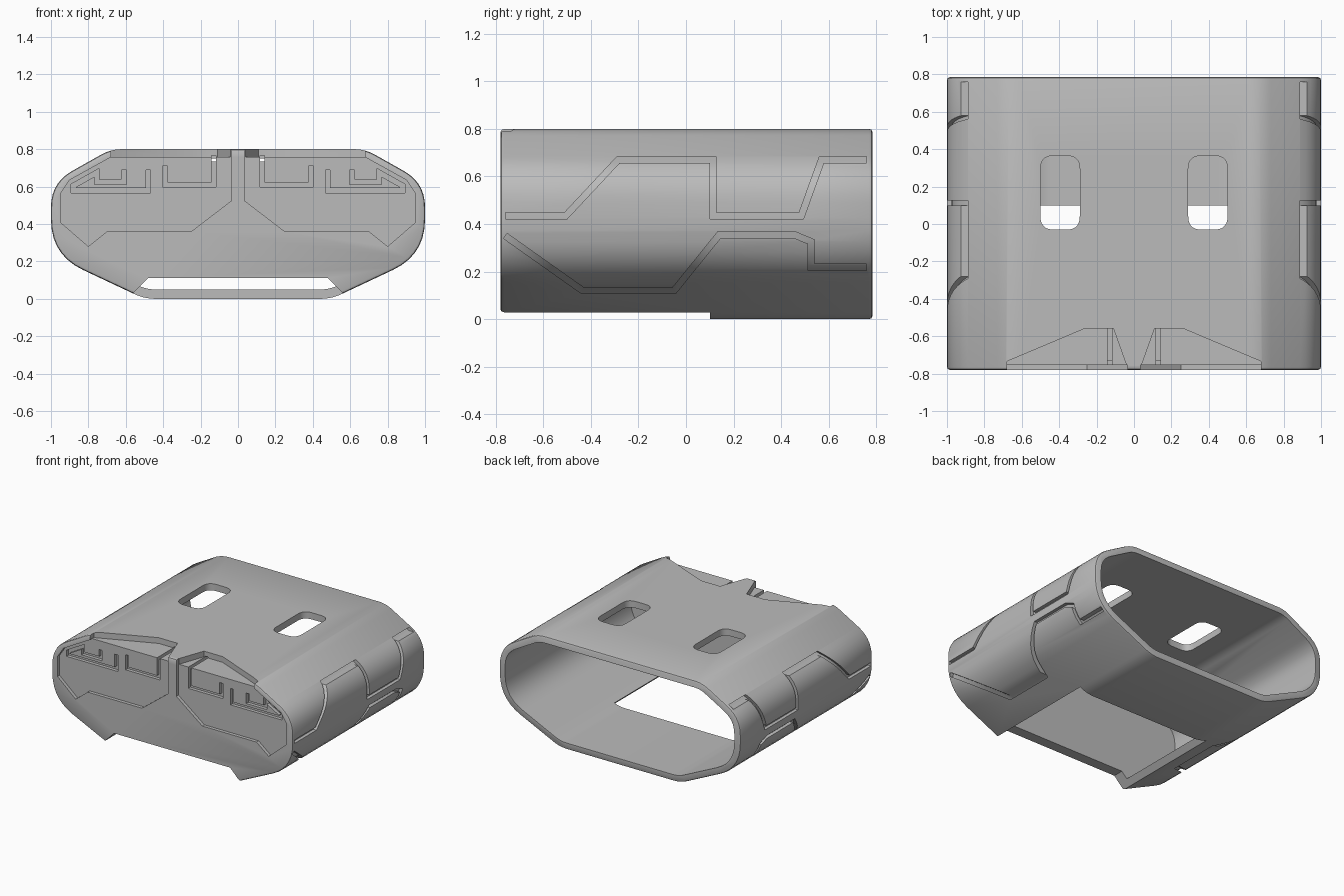
import bpy, bmesh, math
from mathutils import Vector

cube = bpy.data.objects.get("Cube")
if cube:
    bpy.data.objects.remove(cube, do_unlink=True)

grey = bpy.data.materials.new("plain_grey")
grey.use_nodes = True
grey.diffuse_color = (0.5, 0.5, 0.5, 1)
bsdf = next(n for n in grey.node_tree.nodes if n.type == "BSDF_PRINCIPLED")
bsdf.inputs["Base Color"].default_value = (0.5, 0.5, 0.5, 1)
bsdf.inputs["Roughness"].default_value = 0.6

PLACE = {"x": lambda u, v, d: (d, u, v),
         "y": lambda u, v, d: (u, d, v),
         "z": lambda u, v, d: (u, v, d)}


def loft(name, sections, axis):
    """Skin a list of (outline, depth) sections and cap both ends."""
    bm = bmesh.new()
    rings = [[bm.verts.new(PLACE[axis](p[0], p[1], d)) for p in pts] for pts, d in sections]
    for a, b in zip(rings, rings[1:]):
        for i in range(len(a)):
            j = (i + 1) % len(a)
            bm.faces.new((a[i], a[j], b[j], b[i]))
    bm.faces.new(rings[0])
    bm.faces.new(rings[-1][::-1])
    bmesh.ops.recalc_face_normals(bm, faces=bm.faces)
    me = bpy.data.meshes.new(name)
    bm.to_mesh(me)
    bm.free()
    ob = bpy.data.objects.new(name, me)
    bpy.context.collection.objects.link(ob)
    return ob


def prism(name, pts, axis, a, b):
    return loft(name, [(pts, a), (pts, b)], axis)


def rect(u0, u1, v0, v1):
    return [(u0, v0), (u1, v0), (u1, v1), (u0, v1)]


def flip(pts):
    return [(-u, v) for u, v in pts]


def rounded(corners, steps=7):
    """Round each (u, v, tangent length) corner with a curve."""
    out = []
    n = len(corners)
    for i, (u, v, t) in enumerate(corners):
        p = Vector((u, v))
        a = p + (Vector(corners[i - 1][:2]) - p).normalized() * t
        b = p + (Vector(corners[(i + 1) % n][:2]) - p).normalized() * t
        for k in range(steps + 1):
            s = k / steps
            out.append(a * (1 - s) ** 2 + p * 2 * s * (1 - s) + b * s * s)
    return out


def shift(pts, d, closed=True):
    """Offset an outline to its left by d, with mitred corners."""
    out = []
    n = len(pts)
    for i in range(n):
        p = Vector(pts[i])
        before = p - Vector(pts[i - 1]) if closed or i else None
        after = Vector(pts[(i + 1) % n]) - p if closed or i < n - 1 else None
        e = [(v.normalized()) for v in (before, after) if v is not None]
        n1, n2 = (Vector((-v.y, v.x)) for v in (e[0], e[-1]))
        m = (n1 + n2).normalized()
        out.append(p + m * d / max(m.dot(n1), 0.3))
    return out


def ribbon(path, width):
    return shift(path, width / 2, False) + shift(path, -width / 2, False)[::-1]


def cut(target, cutter):
    """Subtract the cutter, bake the result and discard the cutter."""
    mod = target.modifiers.new("cut", "BOOLEAN")
    mod.operation = "DIFFERENCE"
    mod.solver = "EXACT"
    mod.object = cutter
    bpy.context.view_layer.update()
    deps = bpy.context.evaluated_depsgraph_get()
    me = bpy.data.meshes.new_from_object(target.evaluated_get(deps))
    target.modifiers.remove(mod)
    target.data = me
    bpy.data.objects.remove(cutter, do_unlink=True)


# Outer sleeve, an octagon with softened corners
half = [(0.5, 0, 0.06), (1, 0.235, 0.19), (1, 0.62, 0.13), (0.68, 0.8, 0.06)]
outline = rounded(half + [(-u, v, t) for u, v, t in half[::-1]])
FRONT, BACK = -0.78, 0.785
trimmed = shift(outline, 0.014)
middle = shift(outline, 0.004)
body = loft("sleeve_body", [
    (trimmed, FRONT), (middle, FRONT + 0.005), (outline, FRONT + 0.016),
    (outline, BACK - 0.016), (middle, BACK - 0.005), (trimmed, BACK)], "y")

# Hollow inside, open at the back, leaving a shelf behind the front top notches
cavity = prism("cavity", shift(outline, 0.05), "y", -0.7, 1)
cut(cavity, prism("shelf", rect(-1.2, 1.2, 0.69, 1), "y", -1, -0.53))
cut(body, cavity)

# Opening in the underside that runs out through the front
cut(body, prism("underside_opening",
                [(-0.62, -0.03), (0.62, -0.03), (0.48, 0.11), (-0.48, 0.11)], "y", -1, 0.1))

# Details that repeat on both halves
window = rounded([(0.29, -0.03, 0.07), (0.5, -0.03, 0.07), (0.5, 0.365, 0.07), (0.29, 0.365, 0.07)])
notch = [(0.035, -0.9), (0.035, -0.77), (0.11, -0.56), (0.265, -0.56), (0.68, -0.735), (0.68, -0.9)]
panel = [(0.035, 0.9), (0.035, 0.525), (0.25, 0.36), (0.7, 0.36), (0.8, 0.28),
         (0.95, 0.41), (0.95, 0.56), (0.9, 0.635), (0.68, 0.757), (0.68, 0.9)]
marks = [
    [(0.13, 0.745), (0.13, 0.61), (0.39, 0.61), (0.39, 0.71)],
    [(0.48, 0.69), (0.48, 0.58), (0.88, 0.58), (0.88, 0.605), (0.755, 0.675),
     (0.755, 0.625), (0.61, 0.625), (0.61, 0.69)]]
side_lines = [
    [(-0.76, 0.435), (-0.505, 0.435), (-0.285, 0.67), (0.113, 0.67), (0.113, 0.435),
     (0.485, 0.435), (0.57, 0.67), (0.76, 0.67)],
    [(-0.76, 0.35), (-0.435, 0.12), (-0.05, 0.12), (0.14, 0.355), (0.455, 0.355),
     (0.527, 0.325), (0.527, 0.218), (0.76, 0.218)]]

for s in (1, -1):
    side = (lambda pts: pts) if s == 1 else flip
    # Top window
    cut(body, prism("window", side(window), "z", 0.6, 1))
    # Recessed front panel and the notch above it
    cut(body, prism("front_panel", side(panel), "y", -1, -0.755))
    cut(body, prism("top_notch", side(notch), "z", 0.757, 1))
    # Engraved front lines, the inner one carried back over the shelf
    for path in marks:
        cut(body, prism("front_line", side(ribbon(path, 0.026)), "y", -1, -0.73))
    cut(body, prism("shelf_line", side(rect(0.117, 0.143, -1, -0.5)), "z", 0.735, 0.765))
    # Engraved side lines that follow the curved wall
    for path in side_lines:
        line = prism("side_line", ribbon(path, 0.026), "x", s * 0.55, s * 1.1)
        cut(line, prism("core", shift(outline, 0.025), "y", -1, 1))
        cut(body, line)

# Material and shading
body.data.materials.clear()
body.data.materials.append(grey)
for f in body.data.polygons:
    f.material_index = 0
bpy.ops.object.select_all(action="DESELECT")
body.select_set(True)
bpy.context.view_layer.objects.active = body
bpy.ops.object.shade_smooth_by_angle(angle=math.radians(30))
